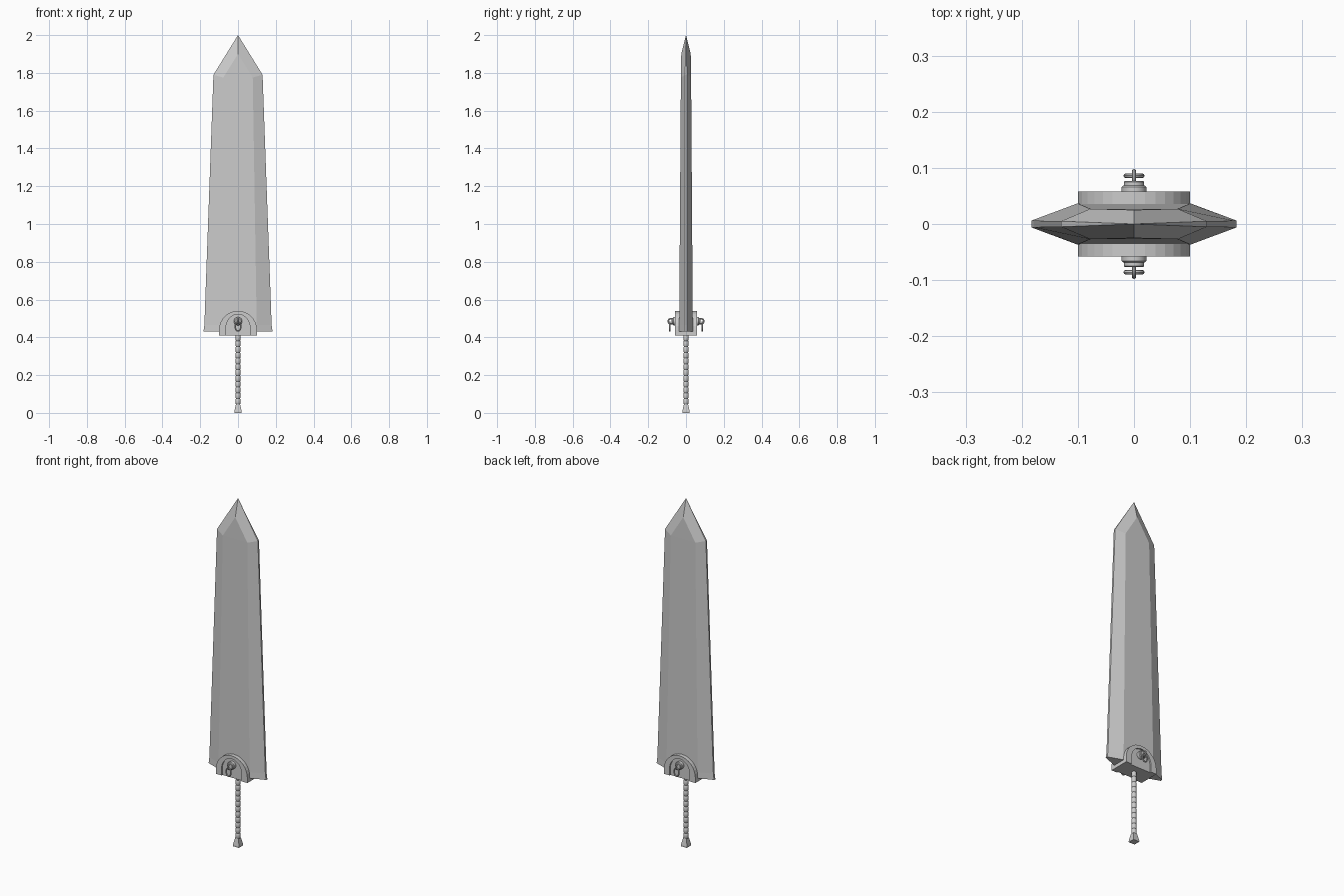
import bpy, bmesh
from math import sin, cos, pi

if "Cube" in bpy.data.objects:
    bpy.data.objects.remove(bpy.data.objects["Cube"])


def finish(name, bm, smooth=False):
    bmesh.ops.recalc_face_normals(bm, faces=bm.faces)
    me = bpy.data.meshes.new(name)
    bm.to_mesh(me)
    bm.free()
    ob = bpy.data.objects.new(name, me)
    bpy.context.collection.objects.link(ob)
    if smooth:
        bpy.ops.object.select_all(action='DESELECT')
        ob.select_set(True)
        bpy.context.view_layer.objects.active = ob
        bpy.ops.object.shade_smooth_by_angle(angle=0.6)
    return ob


def bridge(bm, a, b):
    n = len(a)
    for i in range(n):
        bm.faces.new((a[i], a[(i + 1) % n], b[(i + 1) % n], b[i]))


def prism(name, profile, y0, y1):
    """Extrude an (x, z) outline from y0 to y1."""
    bm = bmesh.new()
    a, b = ([bm.verts.new((x, y, z)) for x, z in profile] for y in (y0, y1))
    bridge(bm, a, b)
    bm.faces.new(a)
    bm.faces.new(b)
    return finish(name, bm)


def lathe(name, profile, sides, place, smooth=True, turn=0.0):
    """Revolve (radius, height); place maps local (u, v, h) to world."""
    bm = bmesh.new()
    rings = [[bm.verts.new(place(r * cos(turn + 2 * pi * i / sides), r * sin(turn + 2 * pi * i / sides), h))
              for i in range(sides)] for r, h in profile]
    for a, b in zip(rings, rings[1:]):
        bridge(bm, a, b)
    bm.faces.new(rings[0])
    bm.faces.new(rings[-1])
    return finish(name, bm, smooth)


def torus(name, ru, rv, minor, place):
    bm = bmesh.new()
    rings = []
    for i in range(20):
        t = 2 * pi * i / 20
        rings.append([bm.verts.new(place((ru + minor * cos(p)) * cos(t), (rv + minor * cos(p)) * sin(t), minor * sin(p)))
                      for p in (2 * pi * j / 8 for j in range(8))])
    for i in range(20):
        bridge(bm, rings[i], rings[(i + 1) % 20])
    return finish(name, bm, True)


def arch(w, h, spring, base, n=16):
    return [(w, base)] + [(w * cos(pi * i / n), spring + h * sin(pi * i / n)) for i in range(n + 1)] + [(-w, base)]


# Blade: flared heel, tapering bevelled body, faceted point
bm = bmesh.new()
rings = []
for w, t, i, f, zo, zi in ((.183, .006, .10, .037, .43, .43), (.178, .006, .099, .036, .465, .465),
                           (.13, .005, .078, .027, 1.79, 1.775)):
    half = [(w, t, zo), (i, f, zi), (-i, f, zi), (-w, t, zo)]
    rings.append([bm.verts.new(p) for p in half + [(x, -y, z) for x, y, z in reversed(half)]])
bridge(bm, rings[0], rings[1])
bridge(bm, rings[1], rings[2])
bm.faces.new(rings[0])
top = rings[2]
tip = bm.verts.new((0, 0, 2.0))
for k, y in ((0, .025), (4, -.025)):
    ridge = bm.verts.new((0, y, 1.90))
    a, b, c, d = top[k:k + 4]
    bm.faces.new((b, c, ridge))
    bm.faces.new((a, b, ridge, tip))
    bm.faces.new((c, d, tip, ridge))
bm.faces.new((top[3], top[4], tip))
bm.faces.new((top[7], top[0], tip))
finish("blade", bm)

# Guard: block under the blade, arched cheek plates with raised rims
prism("guard_base", [(-.1, .41), (.1, .41), (.1, .432), (-.1, .432)], -.05, .05)
outer = arch(.10, .10, .44, .41)
inner = arch(.064, .072, .45, .41)
for s, side in ((-1, "front"), (1, "back")):
    prism(side + "_cheek_plate", outer, s * .034, s * .050)
    prism(side + "_cheek_rim", outer + inner[::-1], s * .050, s * .058)
    # Stepped boss, eyelet and hanging ring
    lathe(side + "_boss", [(.022, .048), (.022, .066), (.020, .068), (.018, .069), (.018, .075), (.016, .077)],
          20, lambda u, v, h: (u, s * h, .485 + v))
    torus(side + "_eyelet", .013, .013, .004, lambda u, v, h: (h, s * (.081 + u), .485 + v))
    torus(side + "_ring", .015, .023, .004, lambda u, v, h: (u, s * .086 + h, .457 + v))

# Grip: stacked wrapped bands
up = lambda u, v, h: (u, v, h)
bands, z0, z1 = 12, .045, .412
step = (z1 - z0) / bands
profile = []
for k in range(bands):
    z = z0 + k * step
    profile += [(.0105, z), (.013, z + .12 * step), (.013, z + .88 * step)]
lathe("grip", profile + [(.0105, z1)], 12, up)

# Pommel: square flared block
q = 2 ** .5
lathe("pommel", [(.019 * q, 0), (.019 * q, .008), (.013 * q, .038), (.011 * q, .047)], 4, up, False, pi / 4)
